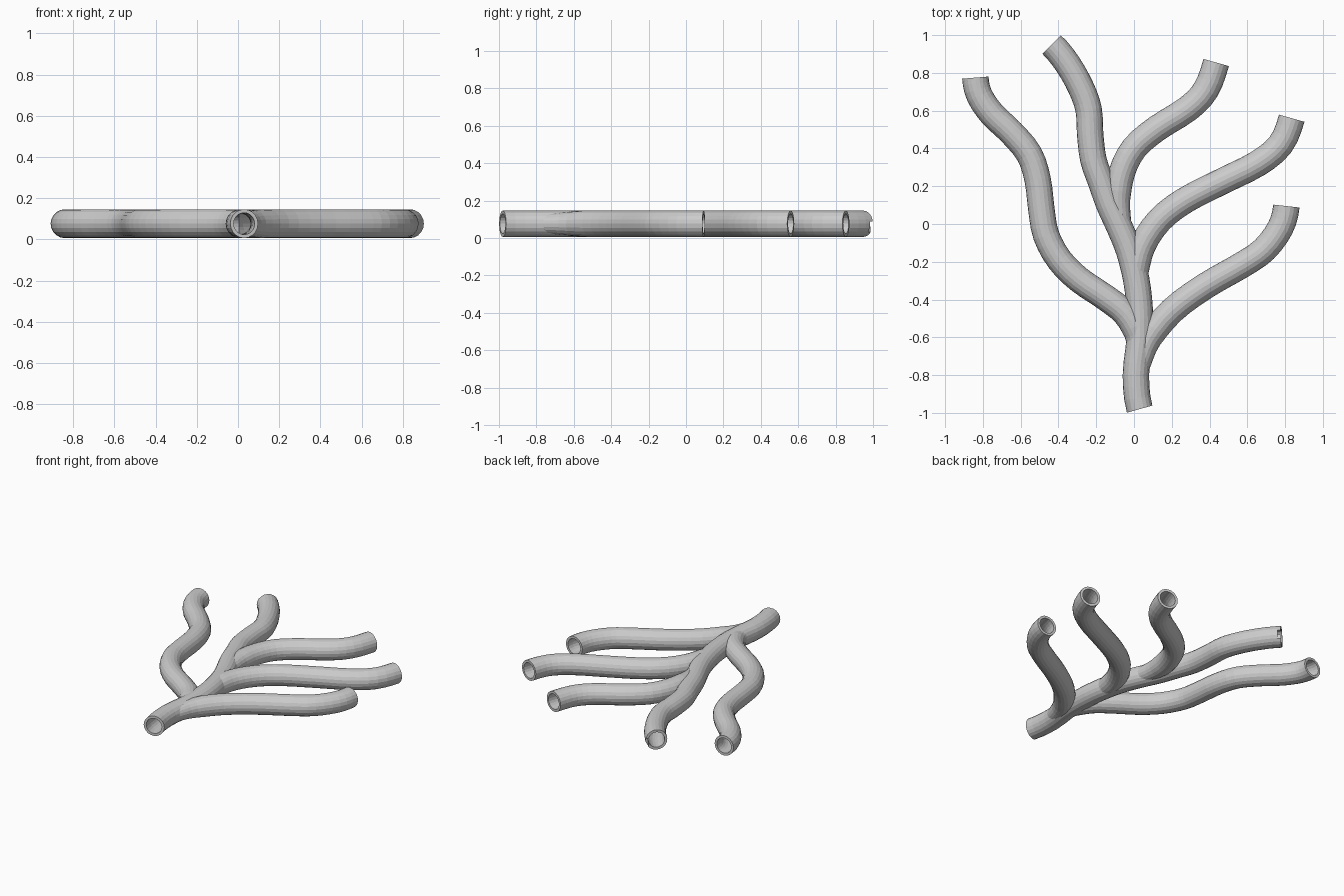
import bpy, bmesh, math
from mathutils import Vector

if "Cube" in bpy.data.objects:
    bpy.data.objects.remove(bpy.data.objects["Cube"])

Z, R_OUT, R_IN, SIDES = 0.076, 0.07, 0.053, 20

# Centrelines seen from above: (points from root to tip, tip direction)
stem = ([(0.03, -0.98), (0.01, -0.8), (0.03, -0.61), (0.03, -0.45), (0.012, -0.295),
         (-0.025, -0.145), (-0.075, -0.02), (-0.13, 0.1), (-0.175, 0.225), (-0.215, 0.34),
         (-0.232, 0.475), (-0.24, 0.605), (-0.28, 0.72), (-0.35, 0.845), (-0.435, 0.95)], (-0.7, 0.7))
branches = [
    ([(0.025, -0.77), (0.08, -0.61), (0.2, -0.46), (0.375, -0.33), (0.575, -0.215),
      (0.69, -0.135), (0.775, -0.02), (0.807, 0.095)], (0.11, 0.99)),
    ([(0.018, -0.72), (0.015, -0.585), (-0.045, -0.475), (-0.15, -0.39), (-0.29, -0.295),
      (-0.395, -0.19), (-0.465, -0.06), (-0.49, 0.075), (-0.51, 0.235), (-0.555, 0.37),
      (-0.65, 0.485), (-0.75, 0.58), (-0.818, 0.68), (-0.84, 0.775)], (-0.08, 1)),
    ([(0.02, -0.4), (0.013, -0.25), (0.045, -0.115), (0.135, 0.02), (0.27, 0.125),
      (0.465, 0.225), (0.655, 0.32), (0.775, 0.42), (0.835, 0.56)], (0.27, 0.96)),
    ([(-0.065, -0.02), (-0.085, 0.13), (-0.065, 0.27), (0.0, 0.4), (0.12, 0.505),
      (0.285, 0.61), (0.38, 0.71), (0.435, 0.855)], (0.27, 0.96)),
]
STEM_START = Vector((-0.27, 0.96)).normalized()


def smooth_path(pts, start_dir, end_dir, steps=3):
    """Catmull-Rom samples as (position, tangent)."""
    p = [Vector(q) for q in pts]
    n = len(p)
    tan = [(p[min(i + 1, n - 1)] - p[max(i - 1, 0)]) * 0.5 for i in range(n)]
    tan[0] = start_dir * (p[1] - p[0]).length if start_dir else p[1] - p[0]
    tan[-1] = end_dir * (p[-1] - p[-2]).length
    out = []
    for i in range(n - 1):
        for k in range(steps):
            t = k / steps
            a, b = 2*t**3 - 3*t**2 + 1, t**3 - 2*t**2 + t
            c, d = -2*t**3 + 3*t**2, t**3 - t**2
            e, f, g = 6*t*t - 6*t, 3*t*t - 4*t + 1, 3*t*t - 2*t
            out.append((p[i]*a + tan[i]*b + p[i+1]*c + tan[i+1]*d,
                        (p[i] - p[i+1])*e + tan[i]*f + tan[i+1]*g))
    out.append((p[-1], tan[-1]))
    return [(q, t.normalized()) for q, t in out]


def tube(name, pts, tip, radius, is_stem, overshoot):
    tip = Vector(tip).normalized()
    path = smooth_path(pts, STEM_START if is_stem else None, tip)
    if overshoot:
        path.append((path[-1][0] + tip * 0.04, tip))
        if is_stem:
            path.insert(0, (path[0][0] - STEM_START * 0.04, STEM_START))
    bm = bmesh.new()
    rings = []
    for i, (q, t) in enumerate(path):
        # branch roots taper so that they hide inside the stem
        r = radius if is_stem else radius * min(1, 0.75 + 0.06 * i)
        side = Vector((t.y, -t.x))
        ring = []
        for k in range(SIDES):
            a = 2 * math.pi * k / SIDES
            s = q + side * r * math.cos(a)
            ring.append(bm.verts.new((s.x, s.y, Z + r * math.sin(a))))
        rings.append(ring)
    for lo, hi in zip(rings, rings[1:]):
        for k in range(SIDES):
            j = (k + 1) % SIDES
            bm.faces.new((lo[k], lo[j], hi[j], hi[k]))
    bm.faces.new(rings[0][::-1])
    bm.faces.new(rings[-1])
    bmesh.ops.recalc_face_normals(bm, faces=bm.faces)
    mesh = bpy.data.meshes.new(name)
    bm.to_mesh(mesh)
    bm.free()
    ob = bpy.data.objects.new(name, mesh)
    bpy.context.collection.objects.link(ob)
    return ob


def boolean(target, tool, op):
    m = target.modifiers.new(op, 'BOOLEAN')
    m.object, m.operation, m.solver = tool, op, 'EXACT'
    bpy.context.view_layer.objects.active = target
    bpy.ops.object.modifier_apply(modifier=m.name)
    bpy.data.objects.remove(tool, do_unlink=True)


def network(name, radius, overshoot):
    body = tube(name, *stem, radius, True, overshoot)
    for pts, tip in branches:
        boolean(body, tube("branch", pts, tip, radius, False, overshoot), 'UNION')
    return body


# Outer branching pipe, hollowed by the thinner network
pipe = network("branching_pipe", R_OUT, False)
bore = network("bore", R_IN, True)
boolean(pipe, bore, 'DIFFERENCE')

# Small notch in the wall at the tip of the stem
bpy.ops.mesh.primitive_cube_add(size=1, location=(-0.385, 1.0, 0.06), rotation=(0, 0, math.radians(45)))
notch = bpy.context.object
notch.scale = (0.04, 0.04, 0.055)
bpy.context.view_layer.update()
boolean(pipe, notch, 'DIFFERENCE')
